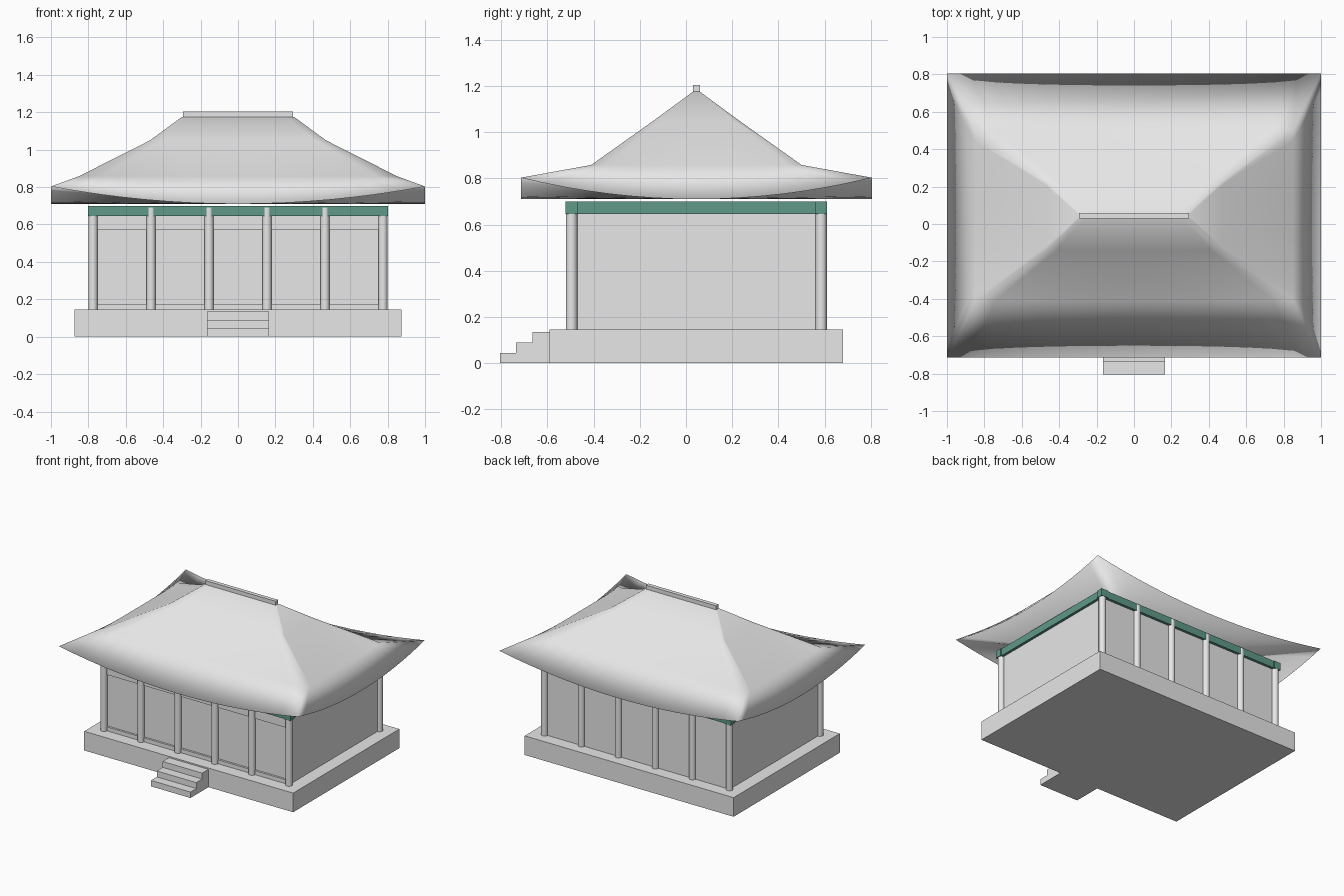
import bpy, bmesh, math
from mathutils import Vector

cube = bpy.data.objects.get("Cube")
if cube:
    bpy.data.objects.remove(cube, do_unlink=True)


def material(name, rgb):
    m = bpy.data.materials.new(name)
    m.use_nodes = True
    m.diffuse_color = (*rgb, 1)
    m.node_tree.nodes["Principled BSDF"].inputs["Base Color"].default_value = (*rgb, 1)
    return m


PALE = material("pale grey", (0.8, 0.8, 0.8))
GREEN = material("muted green", (0.115, 0.32, 0.25))
CY = 0.045                      # centre line of the hall in y
COL_X, COL_Y = 0.775, 0.54      # half spacing of the corner columns


def finish(name, bm, mat):
    bmesh.ops.recalc_face_normals(bm, faces=bm.faces)
    mesh = bpy.data.meshes.new(name)
    bm.to_mesh(mesh)
    bm.free()
    mesh.materials.append(mat)
    ob = bpy.data.objects.new(name, mesh)
    bpy.context.scene.collection.objects.link(ob)
    return ob


def box(name, lo, hi, mat=PALE):
    lo, hi = Vector(lo), Vector(hi)
    bm = bmesh.new()
    bmesh.ops.create_cube(bm, size=1)
    for v in bm.verts:
        v.co = (lo + hi) / 2 + v.co * (hi - lo)
    return finish(name, bm, mat)


def column(name, x, y, z0, z1, r=0.025):
    bm = bmesh.new()
    bmesh.ops.create_cone(bm, cap_ends=True, segments=16, radius1=r, radius2=r, depth=z1 - z0)
    bmesh.ops.translate(bm, verts=bm.verts, vec=(x, y, (z0 + z1) / 2))
    for f in bm.faces:
        f.smooth = len(f.verts) == 4
    return finish(name, bm, PALE)


# Platform and front steps
box("platform", (-0.875, -0.59, 0), (0.875, 0.68, 0.145))
for i, y in enumerate((-0.805, -0.735, -0.665)):
    back = y + 0.07 if i < 2 else -0.59
    box(f"step_{i + 1}", (-0.165, y, 0), (0.165, back, 0.045 * (i + 1)))

# Hall walls, with sill and lintel along the front bays
front_y, back_y = CY - COL_Y, CY + COL_Y
box("hall_walls", (-COL_X, front_y + 0.015, 0.145), (COL_X, back_y, 0.66))
box("front_sill", (-COL_X, front_y, 0.145), (COL_X, front_y + 0.015, 0.175))
box("front_lintel", (-COL_X, front_y, 0.57), (COL_X, front_y + 0.015, 0.66))

# Columns along front and back
for side, y in (("front", front_y), ("back", back_y)):
    for i in range(6):
        column(f"{side}_column_{i + 1}", COL_X * (2 * i / 5 - 1), y, 0.145, 0.692)

# Green ring beam with corner blocks
BZ0, BZ1, BT = 0.645, 0.7, 0.02
for side, y in (("front", front_y), ("back", back_y)):
    box(f"{side}_beam", (-COL_X, y - BT, BZ0), (COL_X, y + BT, BZ1), GREEN)
    for end, x in (("right", -COL_X), ("left", COL_X)):
        box(f"{side}_{end}_beam_block", (x - 0.028, y - 0.026, BZ0),
            (x + 0.028, y + 0.026, BZ1), GREEN)
for end, x in (("right", -COL_X), ("left", COL_X)):
    box(f"{end}_beam", (x - BT, front_y, BZ0), (x + BT, back_y, BZ1), GREEN)

# Hipped roof: rings of (half x, half y, mid-side height, corner lift)
RINGS = [(0.30, 0.015, 1.175, 0), (0.47, 0.185, 1.05, 0),
         (0.85, 0.455, 0.858, 0), (1.0, 0.76, 0.71, 0.093)]
N = 16
bm = bmesh.new()
loops = []
for hx, hy, z, lift in RINGS:
    corners = [(-hx, -hy), (hx, -hy), (hx, hy), (-hx, hy)]
    loop = []
    for k in range(4):
        a, b = Vector(corners[k]), Vector(corners[(k + 1) % 4])
        for i in range(N):
            p = a.lerp(b, i / N)
            rise = lift * (2 * i / N - 1) ** 2
            loop.append(bm.verts.new((p.x, p.y + CY, z + rise)))
    loops.append(loop)
count = 4 * N
for upper, lower in zip(loops, loops[1:]):
    for i in range(count):
        j = (i + 1) % count
        bm.faces.new((upper[i], lower[i], lower[j], upper[j]))
bm.faces.new(loops[0])
# Underside of the eaves
centre = bm.verts.new((0, CY, 0.71))
for i in range(count):
    bm.faces.new((loops[-1][(i + 1) % count], loops[-1][i], centre))
for f in bm.faces:
    f.smooth = True
finish("roof", bm, PALE)

# Ridge cap
box("ridge_cap", (-0.295, CY - 0.015, 1.172), (0.295, CY + 0.015, 1.205))
